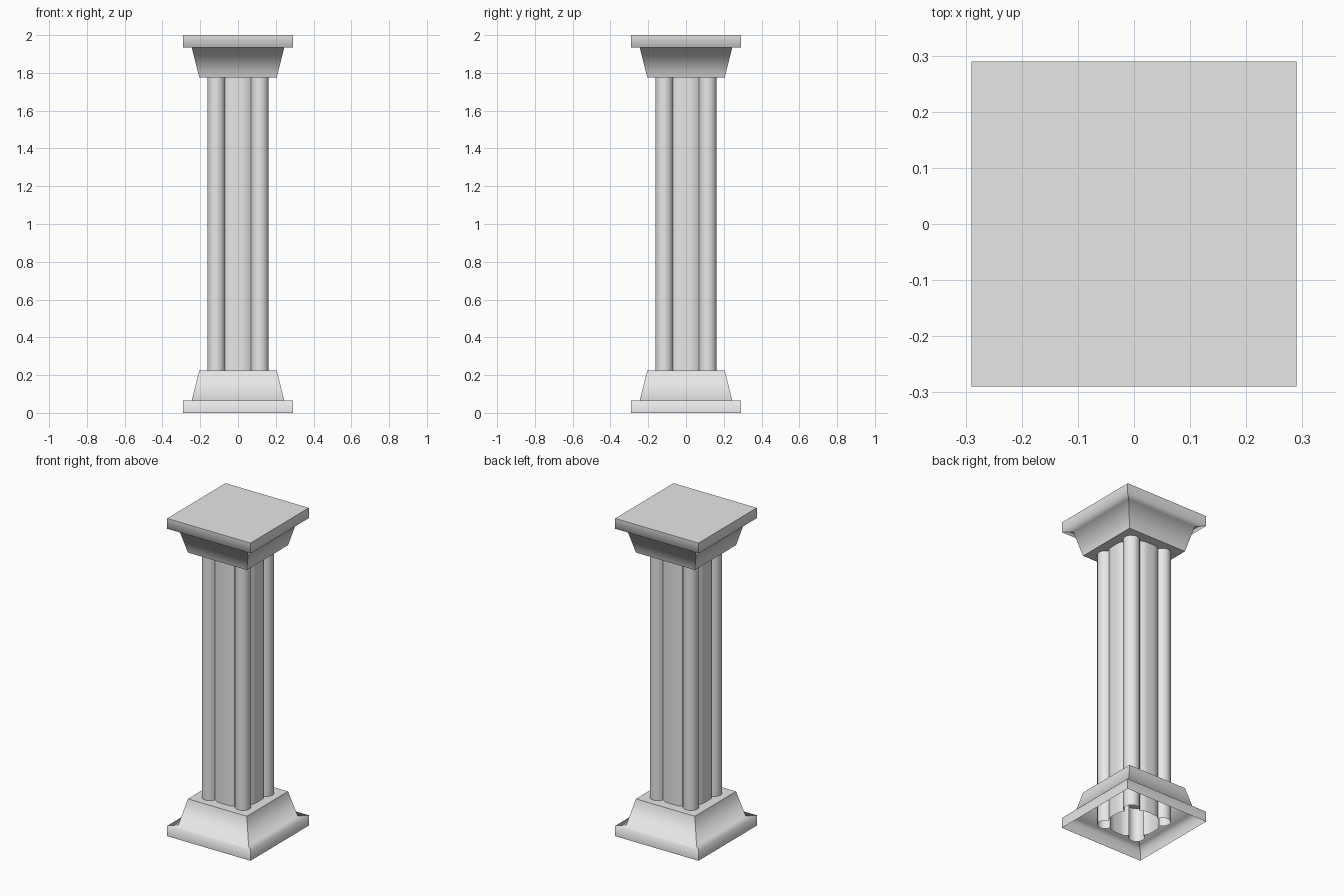
import bpy, bmesh
from math import sin, cos, pi

cube = bpy.data.objects.get("Cube")
if cube:
    bpy.data.objects.remove(cube, do_unlink=True)

# One plain stone colour
stone = bpy.data.materials.new("pale_grey_stone")
stone.use_nodes = True
colour = (0.8, 0.8, 0.8, 1)
stone.diffuse_color = colour
stone.node_tree.nodes["Principled BSDF"].inputs["Base Color"].default_value = colour


def loft(name, rings, cap_last, sharp_rule):
    """Join matching rings of points with quads; the first end stays open."""
    bm = bmesh.new()
    loops = [[bm.verts.new(p) for p in ring] for ring in rings]
    n = len(loops[0])
    for low, high in zip(loops, loops[1:]):
        for i in range(n):
            j = (i + 1) % n
            bm.faces.new((low[i], low[j], high[j], high[i]))
    if cap_last:
        bm.faces.new(loops[-1])
    bmesh.ops.recalc_face_normals(bm, faces=bm.faces)
    # A face pointing outward decides the orientation of the open shell
    side = bm.faces[:][0]
    if side.normal.dot(side.calc_center_median() * 1) < 0:
        bmesh.ops.reverse_faces(bm, faces=bm.faces)
    for f in bm.faces:
        f.smooth = True
    for e in bm.edges:
        e.smooth = not sharp_rule(e)
    mesh = bpy.data.meshes.new(name)
    bm.to_mesh(mesh)
    bm.free()
    mesh.materials.append(stone)
    obj = bpy.data.objects.new(name, mesh)
    bpy.context.collection.objects.link(obj)
    return obj


def square(half, z):
    return [(sx * half, sy * half, z) for sx, sy in ((-1, -1), (1, -1), (1, 1), (-1, 1))]


# Square moulding: slab wall, ledge, sloped block, closed end
moulding = [(0.29, 0), (0.29, 0.065), (0.245, 0.065), (0.205, 0.225)]


def moulding_edge_is_sharp(e):
    a, b = (v.co for v in e.verts)
    is_corner = abs(abs(a.x) - abs(a.y)) < 1e-4 and a.x * b.x > 0 and a.y * b.y > 0
    is_end = any(len(f.verts) == 4 and abs(f.normal.z) > 0.99 and
                 max(abs(v.co.x) for v in f.verts) < 0.22 for f in e.link_faces)
    return is_corner or is_end


loft("base", [square(h, z) for h, z in moulding], True, moulding_edge_is_sharp)
loft("capital", [square(h, 2 - z) for h, z in moulding], True, moulding_edge_is_sharp)

# Flat slab top closing the capital
bm = bmesh.new()
bm.faces.new([bm.verts.new(p) for p in square(0.29, 2)])
mesh = bpy.data.meshes.new("capital_top")
bm.to_mesh(mesh)
bm.free()
mesh.materials.append(stone)
top = bpy.data.objects.new("capital_top", mesh)
bpy.context.collection.objects.link(top)

# Shaft outline: round corner columns joined by slightly bowed panels
centre, radius, panel, bow = 0.115, 0.047, 0.14, 0.006
outline = []
for quarter in range(4):
    turn = quarter * pi / 2
    points = []
    for k in range(13):
        a = -2 * pi / 3 + pi / 4 + k * (4 * pi / 3) / 12
        points.append((centre + radius * cos(a), centre + radius * sin(a)))
    for k in range(1, 6):
        t = 1 - k / 3
        points.append((0.07 * t, panel + bow * (1 - t * t)))
    outline += [(x * cos(turn) - y * sin(turn), x * sin(turn) + y * cos(turn)) for x, y in points]

shaft = loft("shaft", [[(x, y, z) for x, y in outline] for z in (0.01, 1.78)], False,
             lambda e: len(e.link_faces) == 2 and e.calc_face_angle(0) > 0.6)
